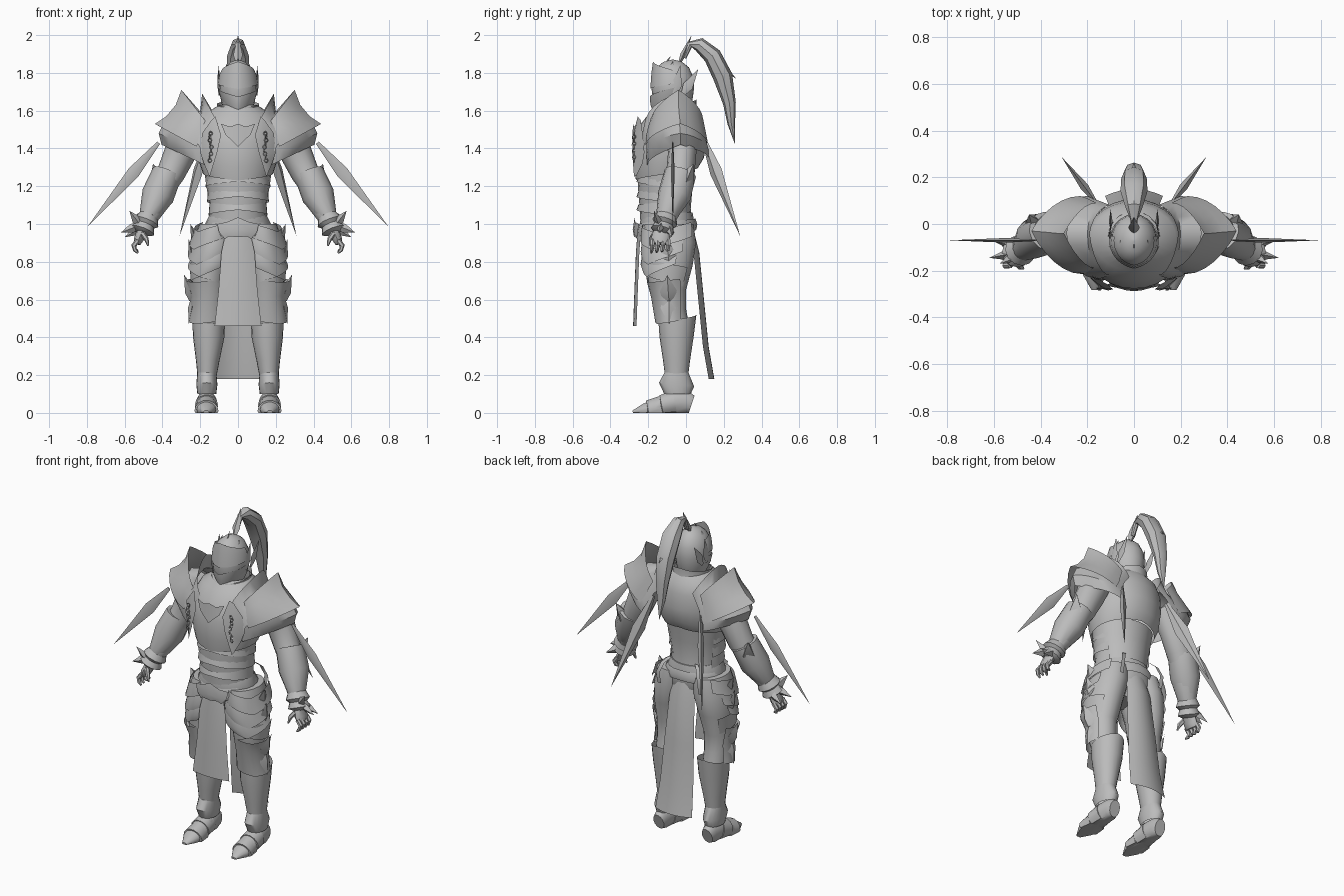
import bpy, bmesh, math
from mathutils import Vector

steel = bpy.data.materials.new("grey_steel")
steel.diffuse_color = (0.5, 0.5, 0.5, 1)


def make(name, verts, faces, mirror=False):
    """Mesh object, optionally mirrored across x = 0."""
    me = bpy.data.meshes.new(name)
    me.from_pydata([tuple(v) for v in verts], [], faces)
    bm = bmesh.new()
    bm.from_mesh(me)
    bmesh.ops.remove_doubles(bm, verts=bm.verts, dist=0.0005)
    bmesh.ops.recalc_face_normals(bm, faces=bm.faces)
    bm.to_mesh(me)
    bm.free()
    me.materials.append(steel)
    ob = bpy.data.objects.new(name, me)
    bpy.context.collection.objects.link(ob)
    if mirror:
        ob.modifiers.new("mirror", 'MIRROR').use_mirror_merge = False
    return ob


def skin(name, rows, closed=False, caps=False, mirror=False):
    """Quads between rows of points."""
    n = len(rows[0])
    verts = [p for r in rows for p in r]
    faces = []
    for i in range(len(rows) - 1):
        for j in range(n if closed else n - 1):
            k = (j + 1) % n
            faces.append((i * n + j, i * n + k, (i + 1) * n + k, (i + 1) * n + j))
    if caps:
        faces += [tuple(range(n)), tuple(range(len(verts) - n, len(verts)))]
    return make(name, verts, faces, mirror)


def wrap(name, rings, a0=-180, a1=180, n=20, caps=False, mirror=False, keel=0):
    """Rings (z, cx, cy, rx, ry, peak); angle 0 is the front, peak lifts the arc's middle, keel points it."""
    closed = a1 - a0 == 360
    rows = []
    for z, cx, cy, rx, ry, *pk in rings:
        row = []
        for j in range(n if closed else n + 1):
            u = j / n
            a = math.radians(a0 + (a1 - a0) * u)
            mid = 1 - abs(2 * u - 1)
            row.append((cx + rx * math.sin(a), cy - ry * math.cos(a) - keel * mid ** 4,
                        z + (pk[0] if pk else 0) * mid))
        rows.append(row)
    return skin(name, rows, closed, caps, mirror)


def tube(name, path, ref=(0, 1, 0), n=12, mirror=True):
    """Path points (x, y, z, ra, rb); rb lies along ref, ra across it."""
    ps = [Vector(p[:3]) for p in path]
    rows = []
    for i, p in enumerate(path):
        t = (ps[min(i + 1, len(ps) - 1)] - ps[max(i - 1, 0)]).normalized()
        a = t.cross(Vector(ref)).normalized()
        b = a.cross(t)
        row = []
        for j in range(n):
            w = 2 * math.pi * j / n
            q = ps[i] + a * (p[3] * math.cos(w)) + b * (p[4] * math.sin(w))
            q.z = max(q.z, 0)
            row.append(q)
        rows.append(row)
    return skin(name, rows, True, True, mirror)


def spike(name, base, tip, wide, thick, ref=(0, 1, 0), at=0.35, root=0.3, mirror=True):
    """Four-sided blade, widest at fraction 'at'."""
    b, t = Vector(base), Vector(tip)
    m = b.lerp(t, at)
    return tube(name, [(*b, wide * root, thick * root), (*m, wide, thick), (*t, 0, 0)], ref, 4, mirror)


def arch(crest, front, back, n=6, power=1.4):
    """Arc over the shoulder from front to back."""
    pts = []
    for i in range(-n, n + 1):
        s = abs(i) / n
        e = front if i < 0 else back
        h, v = math.sin(s * math.pi / 2), s ** power
        pts.append((crest[0] + (e[0] - crest[0]) * v, crest[1] + (e[1] - crest[1]) * h,
                    crest[2] + (e[2] - crest[2]) * v))
    return pts


def cloth(name, rows, bulge):
    """Hanging panel, rows (z, y, half width)."""
    skin(name, [[(w * k / 4, y + bulge * (k / 4) ** 2, z) for k in range(-4, 5)] for z, y, w in rows])


# Torso
wrap("waist", [(0.98, 0, -.10, .16, .14), (1.08, 0, -.11, .145, .135), (1.2, 0, -.11, .168, .145),
               (1.3, 0, -.1, .18, .15)], caps=True)
wrap("breastplate", [(1.30, 0, -.10, .185, .165, -.07), (1.35, 0, -.09, .205, .185, -.05),
                     (1.43, 0, -.085, .215, .192), (1.52, 0, -.075, .21, .172),
                     (1.58, 0, -.06, .18, .14), (1.63, 0, -.06, .1, .1)], n=28)
for i, z in enumerate((1.19, 1.11, 1.04)):
    wrap(f"waist_lame_{i + 1}", [(z + .08, 0, -.11, .166 - .008 * i, .143, -.02),
                                 (z, 0, -.11, .172 - .008 * i, .152, .035)], -115, 115)
wrap("gorget", [(1.52, 0, -.075, .145, .155, -.04), (1.58, 0, -.07, .11, .125, -.02),
                (1.66, 0, -.06, .112, .115, -.05)])
skin("chest_emblem", [[(-.09, -.262, 1.53), (-.04, -.275, 1.515), (0, -.28, 1.53), (.04, -.275, 1.515),
                       (.09, -.262, 1.53)],
                      [(-.065, -.276, 1.47), (-.03, -.285, 1.44), (0, -.288, 1.41), (.03, -.285, 1.44),
                       (.065, -.276, 1.47)]])
skin("chest_flap", [[(.12, -.255, 1.57), (.13, -.25, 1.56), (.14, -.24, 1.55)],
                    [(.09, -.28, 1.47), (.13, -.275, 1.46), (.19, -.23, 1.48)],
                    [(.11, -.285, 1.38), (.15, -.27, 1.37), (.2, -.22, 1.38)],
                    [(.15, -.275, 1.25), (.155, -.26, 1.26), (.18, -.23, 1.32)]], mirror=True)
for side in (-1, 1):
    for i in range(9):
        bpy.ops.mesh.primitive_torus_add(
            major_segments=8, minor_segments=4, major_radius=.009, minor_radius=.003,
            location=(side * (.145 + .005 * math.sin(i)), -.275, 1.48 - .018 * i),
            rotation=(math.pi / 2, 0, i % 2 * 1.2))
        link = bpy.context.object
        link.name = "chain_link"
        link.data.materials.append(steel)

# Shoulder plates
skin("shoulder_collar", [arch((.19, -.04, 1.69), (.10, -.22, 1.52), (.10, .08, 1.54)),
                         arch((.20, -.04, 1.60), (.15, -.235, 1.46), (.15, .10, 1.48)),
                         arch((.29, -.04, 1.58), (.18, -.23, 1.36), (.20, .115, 1.40))], mirror=True)
skin("shoulder_plate", [arch((.30, -.04, 1.71), (.16, -.19, 1.53), (.16, .09, 1.55), power=1.1),
                        arch((.33, -.04, 1.63), (.18, -.205, 1.49), (.18, .10, 1.51), power=1.25),
                        arch((.38, -.035, 1.57), (.20, -.215, 1.45), (.20, .11, 1.46)),
                        arch((.44, -.03, 1.53), (.22, -.215, 1.41), (.23, .12, 1.41), power=1.2)], mirror=True)
skin("shoulder_lower_plate", [arch((.39, -.035, 1.54), (.18, -.21, 1.42), (.18, .11, 1.42)),
                              arch((.42, -.03, 1.48), (.18, -.21, 1.37), (.2, .12, 1.39)),
                              arch((.405, -.03, 1.42), (.17, -.205, 1.31), (.2, .12, 1.35), power=1)], mirror=True)

# Blades
spike("side_blade", (.42, -.07, 1.43), (.797, -.07, .985), .033, .01)
spike("back_blade", (.16, .09, 1.46), (.31, .287, .935), .04, .018, (.19, -.14, 0))

# Head
wrap("helmet", [(1.58, 0, -.07, .06, .075), (1.64, 0, -.07, .088, .102), (1.72, 0, -.07, .1, .113),
                (1.78, 0, -.07, .095, .108), (1.83, 0, -.07, .07, .085), (1.858, 0, -.07, .037, .05),
                (1.87, 0, -.07, .005, .005)], caps=True)
wrap("visor", [(1.62, 0, -.07, .062, .085, -.05), (1.67, 0, -.07, .092, .108, -.04),
               (1.725, 0, -.07, .106, .112, -.05)], -100, 100, keel=.01)
wrap("brow_plate", [(1.745, 0, -.07, .106, .114, -.03), (1.79, 0, -.07, .098, .108, .01),
                    (1.81, 0, -.07, .085, .1, .05)], -100, 100, keel=.005)
spike("brow_fin", (0, -.18, 1.74), (0, -.08, 1.89), .02, .01, (1, 0, 0), mirror=False)
for i, (b, t) in enumerate((((.1, -.06, 1.68), (.105, -.03, 1.84)), ((.1, -.02, 1.68), (.1, .065, 1.82)),
                            ((.08, -.09, 1.76), (.055, -.07, 1.86)))):
    spike(f"ear_fin_{i + 1}", b, t, .028, .008, (1, 0, 0))
spike("plume_holder", (0, -.04, 1.84), (0, .03, 2.0), .015, .025, (1, 0, 0), mirror=False)
tube("plume", [(0, y, z, a, b) for y, z, a, b in (
    (-.01, 1.88, .012, .012), (.02, 1.95, .018, .016), (.07, 1.95, .038, .036), (.14, 1.89, .048, .058),
    (.195, 1.78, .052, .055), (.23, 1.64, .034, .04), (.24, 1.53, .02, .025), (.26, 1.42, 0, 0))],
    (1, 0, 0), 8, False)
for y, z in ((.12, 1.95), (.19, 1.87)):
    spike("plume_tuft", (0, y - .04, z), (0, y + .075, z - .1), .02, .03, (1, 0, 0), mirror=False)

# Arms
tube("arm", [(.25, -.03, 1.5, .09, .09), (.305, -.02, 1.38, .085, .075), (.355, -.03, 1.27, .075, .075),
             (.40, -.05, 1.2, .07, .07), (.43, -.07, 1.12, .07, .07), (.495, -.12, .99, .04, .045)])
tube("vambrace", [(.375, -.03, 1.27, .08, .085), (.425, -.062, 1.15, .087, .088),
                  (.475, -.105, 1.04, .05, .055)])
spike("elbow_point", (.41, -.02, 1.19), (.45, .04, 1.32), .045, .045, root=.8)
tube("wrist_cuff", [(.47, -.10, 1.05, .048, .052), (.487, -.113, 1.01, .07, .068),
                    (.492, -.117, .995, .05, .052), (.505, -.125, .965, .065, .063), (.51, -.13, .95, .03, .04)])
for b, t in (((.53, -.13, .99), (.62, -.145, .955)), ((.52, -.14, 1.0), (.575, -.17, 1.07)),
             ((.51, -.09, .98), (.6, -.075, .93))):
    spike("cuff_spike", b, t, .024, .018, root=.8)
tube("palm", [(.505, -.125, .97, .028, .042), (.525, -.135, .92, .026, .05), (.535, -.137, .895, .018, .045)], n=8)
for i in range(4):
    y = -.178 + .028 * i
    tube(f"finger_{i + 1}", [(.53, y, .915, .013, .013), (.552, y, .885, .014, .013),
                             (.545, y - .004, .862, .011, .011), (.53, y - .006, .846 + .004 * i, .005, .005)], n=6)
tube("thumb", [(.505, -.165, .95, .014, .014), (.485, -.185, .92, .013, .013), (.475, -.19, .885, .005, .005)], n=6)

# Hips
wrap("pelvis", [(1.06, 0, -.10, .145, .135), (1.0, 0, -.10, .175, .145), (.92, 0, -.09, .165, .135),
                (.84, 0, -.09, .07, .08)], caps=True)
wrap("belt", [(1.03, 0, -.10, .165, .15, -.03), (1.0, 0, -.10, .185, .16, -.04), (.97, 0, -.10, .18, .155, -.04)])
skin("buckle", [[(-.11, -.25, 1.0), (-.06, -.268, 1.01), (0, -.272, 1.035), (.06, -.268, 1.01), (.11, -.25, 1.0)],
                [(-.1, -.255, .955), (-.06, -.276, .96), (0, -.282, .97), (.06, -.276, .96), (.1, -.255, .955)],
                [(-.07, -.262, .92), (-.05, -.27, .935), (0, -.275, .93), (.05, -.27, .935), (.07, -.262, .92)]])
# Hip plates sweep down toward the outer front
for i, (z, r, a) in enumerate(((.935, 0, 145), (.855, .006, 120), (.79, .008, 105))):
    wrap(f"hip_plate_{i + 1}", [(z + .075, .125, -.09, .105 + r, .143, -.05), (z + .03, .13, -.09, .115 + r, .15, -.06),
                                (z, .135, -.09, .123 + r, .15 - .006 * i, -.07)], -40, a, mirror=True)
spike("hip_point", (.215, -.09, .9), (.253, -.1, 1.0), .022, .05, root=.6)
spike("hip_side_point", (.235, -.09, .79), (.262, -.1, .92), .02, .045, root=.6)
skin("back_strap", [[(x - .012, y, z), (x + .012, y, z)] for x, y, z in (
    (.09, .025, 1.08), (.12, .055, 1.05), (.14, .075, .99), (.14, .06, .92))], mirror=True)

# Cloth panels
cloth("front_cloth", [(.98, -.255, .06), (.85, -.265, .088), (.65, -.273, .103), (.46, -.28, .124)], .018)
cloth("back_cloth", [(.99, .035, .07), (.85, .07, .085), (.6, .095, .1), (.35, .12, .112), (.18, .15, .124)], -.03)

# Legs
wrap("thigh", [(1.0, .11, -.09, .095, .13), (.9, .13, -.09, .11, .143), (.78, .15, -.09, .098, .125),
               (.65, .16, -.095, .083, .095), (.55, .16, -.085, .075, .085), (.45, .16, -.055, .07, .075)],
     caps=True, mirror=True)
wrap("thigh_guard", [(.77, .155, -.09, .102, .128, .04), (.67, .16, -.1, .09, .108, .05)], -80, 140, mirror=True)
wrap("knee_plate", [(.71, .168, -.1, .108, .108, -.02), (.6, .16, -.09, .09, .095, .02),
                    (.49, .162, -.08, .1, .082, -.02)], -60, 130, n=12, mirror=True)
spike("knee_point", (.235, -.09, .6), (.285, -.1, .73), .03, .045, root=.8)
spike("knee_lower_point", (.235, -.09, .6), (.262, -.09, .47), .02, .045, root=.8)
wrap("greave", [(.52, .155, -.045, .087, .1, -.05), (.4, .155, -.05, .083, .09), (.28, .16, -.05, .063, .072),
                (.17, .165, -.05, .047, .058)], mirror=True)
wrap("ankle_guard", [(.22, .165, -.05, .05, .06), (.14, .165, -.05, .056, .093, .02), (.1, .165, -.045, .05, .07)],
     mirror=True)

# Boots
tube("boot", [(.165, .03, .045, .035, .05), (.165, 0, .055, .045, .065), (.165, -.08, .055, .052, .065),
              (.167, -.15, .03, .057, .048), (.168, -.22, .015, .05, .035), (.168, -.282, .005, .015, .008)],
     (0, 0, 1), 14)
for y, z, r in ((-.1, .055, .06), (-.17, .025, .062)):
    tube("boot_plate", [(.166, y + .04, z, r - .006, r + .004), (.167, y - .03, z - .015, r + .002, r - .004),
                        (.167, y - .035, z - .015, r - .012, r - .02)], (0, 0, 1), 14)

# Smooth shading with crisp edges
bpy.ops.object.select_all(action='SELECT')
bpy.context.view_layer.objects.active = bpy.data.objects["helmet"]
bpy.ops.object.shade_smooth_by_angle(angle=math.radians(40))
